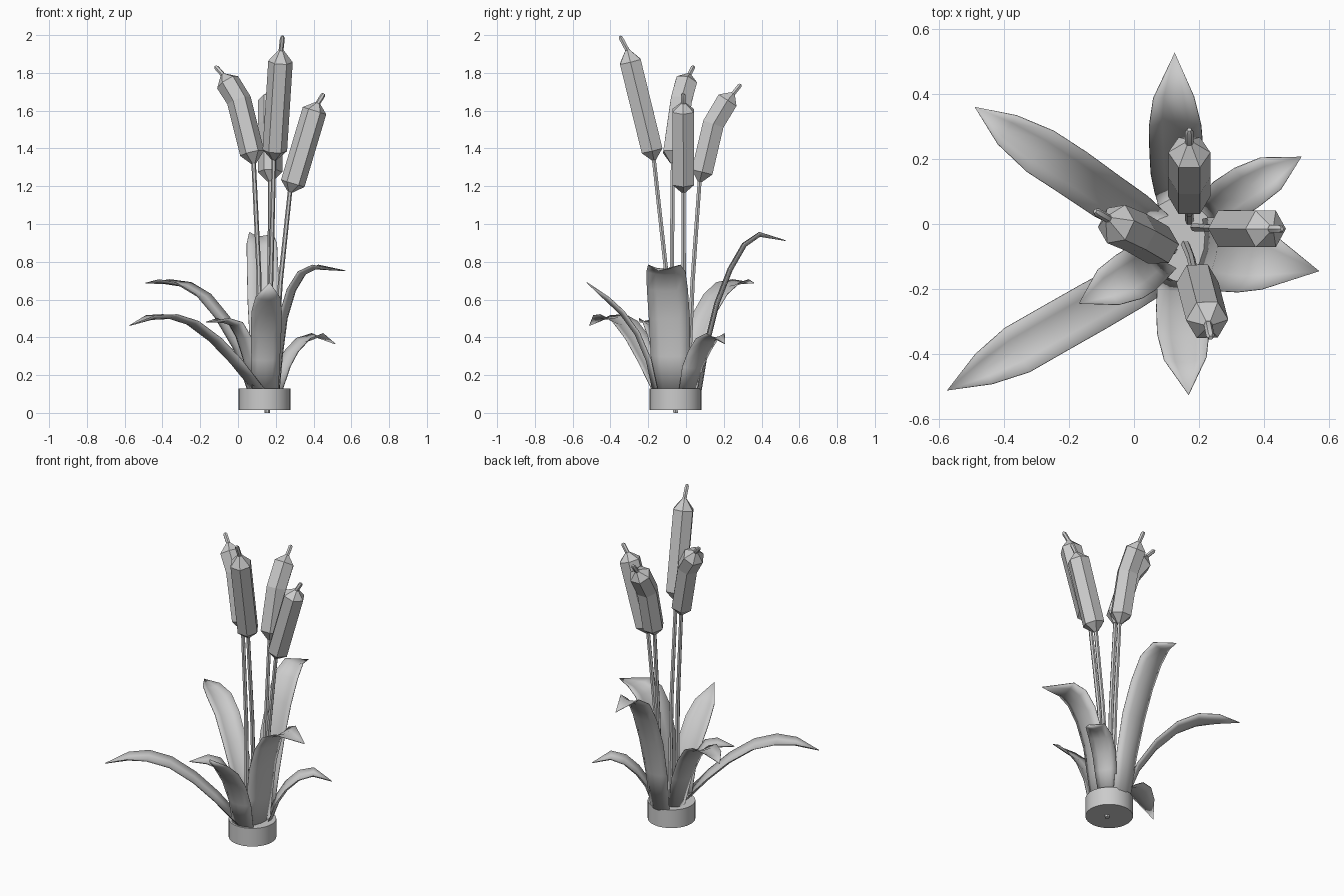
import bpy, bmesh, math
from mathutils import Vector


def finish(bm, name, smooth=None):
    bmesh.ops.recalc_face_normals(bm, faces=bm.faces)
    me = bpy.data.meshes.new(name)
    bm.to_mesh(me)
    bm.free()
    ob = bpy.data.objects.new(name, me)
    bpy.context.collection.objects.link(ob)
    if smooth:
        bpy.ops.object.select_all(action='DESELECT')
        ob.select_set(True)
        bpy.context.view_layer.objects.active = ob
        bpy.ops.object.shade_smooth_by_angle(angle=math.radians(smooth))
    return ob


def tube(name, pts, radii, sides, smooth=None):
    """Loft rings along a path; the ends are capped."""
    pts = [Vector(p) for p in pts]
    bm = bmesh.new()
    rings = []
    for i, p in enumerate(pts):
        t = (pts[min(i + 1, len(pts) - 1)] - pts[max(i - 1, 0)]).normalized()
        u = (Vector((1, 0, 0)) - t * t.x).normalized()
        v = t.cross(u)
        rings.append([bm.verts.new(p + radii[i] * (u * math.cos(a) + v * math.sin(a)))
                      for a in (math.tau * k / sides for k in range(sides))])
    for r, s in zip(rings, rings[1:]):
        for k in range(sides):
            n = (k + 1) % sides
            bm.faces.new((r[k], r[n], s[n], s[k]))
    bm.faces.new(rings[0][::-1])
    bm.faces.new(rings[-1])
    return finish(bm, name, smooth)


def leaf(name, pts, widths, cup=0.022):
    """Cupped blade along a midrib, ending in a point."""
    pts = [Vector(p) for p in pts]
    d = pts[-1] - pts[0]
    side = Vector((-d.y, d.x, 0)).normalized()
    bm = bmesh.new()
    rows = []
    for i, p in enumerate(pts[:-1]):
        t = (pts[i + 1] - pts[max(i - 1, 0)]).normalized()
        up = t.cross(side)
        row = []
        for s in (-1, -0.5, 0, 0.5, 1):
            row.append(bm.verts.new(p + side * s * widths[i] / 2 + up * cup * (s * s - 0.5)))
        rows.append(row)
    for r, q in zip(rows, rows[1:]):
        for k in range(4):
            bm.faces.new((r[k], r[k + 1], q[k + 1], q[k]))
    tip = bm.verts.new(pts[-1])
    for k in range(4):
        bm.faces.new((rows[-1][k], rows[-1][k + 1], tip))
    ob = finish(bm, name, 50)
    mod = ob.modifiers.new("thickness", 'SOLIDIFY')
    mod.thickness = 0.004
    mod.offset = 0
    return ob


# Round base
bm = bmesh.new()
bmesh.ops.create_cone(bm, cap_ends=True, segments=32, radius1=0.137, radius2=0.137, depth=0.115)
bmesh.ops.translate(bm, verts=bm.verts, vec=(0.14, -0.055, 0.0725))
finish(bm, "base", 40)

# Cattails: stem path, then head axis (lower ring ... upper ring), then spike tip
cattails = [
    ([(0.155, -0.055, 0), (0.175, -0.105, 0.75)],
     [(0.19, -0.17, 1.34), (0.195, -0.18, 1.39), (0.225, -0.295, 1.86), (0.228, -0.31, 1.92)],
     (0.236, -0.35, 1.995)),
    ([(0.12, -0.08, 0.1), (0.11, -0.075, 0.75)],
     [(0.083, -0.07, 1.32), (0.075, -0.065, 1.375), (0.005, -0.025, 1.655),
      (-0.055, 0.0, 1.75), (-0.08, 0.017, 1.79)],
     (-0.12, 0.04, 1.835)),
    ([(0.185, -0.01, 0.1), (0.225, -0.012, 0.7)],
     [(0.275, -0.013, 1.17), (0.29, -0.014, 1.215), (0.405, -0.015, 1.6), (0.423, -0.015, 1.64)],
     (0.455, -0.015, 1.69)),
    ([(0.17, 0.01, 0.1), (0.17, 0.035, 0.7)],
     [(0.17, 0.072, 1.225), (0.17, 0.085, 1.275), (0.17, 0.145, 1.53),
      (0.17, 0.22, 1.655), (0.17, 0.25, 1.69)],
     (0.17, 0.29, 1.74)),
]
for n, (stem, head, tip) in enumerate(cattails, 1):
    tube(f"stem_{n}", stem + head[:2], [0.014, 0.013, 0.012, 0.012], 6)
    radii = [0.014] + [0.065] * (len(head) - 2) + [0.014]
    tube(f"seed_head_{n}", head, radii, 6)
    a, b = Vector(head[-1]), Vector(tip)
    tube(f"spike_{n}", [head[-2], a, a.lerp(b, 0.85), b], [0.013, 0.013, 0.013, 0.007], 6, 40)

# Leaves: midrib points and blade widths
leaf("leaf_back_left",
     [(0.07, -0.01, 0.12), (0.0, 0.035, 0.34), (-0.09, 0.09, 0.5), (-0.19, 0.16, 0.62),
      (-0.29, 0.225, 0.68), (-0.39, 0.29, 0.695), (-0.49, 0.36, 0.687)],
     [0.10, 0.13, 0.145, 0.15, 0.15, 0.105])
leaf("leaf_front_left",
     [(0.10, -0.13, 0.12), (-0.02, -0.195, 0.27), (-0.13, -0.257, 0.385), (-0.25, -0.325, 0.475),
      (-0.36, -0.388, 0.51), (-0.46, -0.445, 0.505), (-0.575, -0.512, 0.462)],
     [0.13, 0.15, 0.155, 0.155, 0.155, 0.105])
leaf("leaf_front",
     [(0.145, -0.165, 0.12), (0.147, -0.2, 0.28), (0.149, -0.26, 0.42), (0.152, -0.34, 0.53),
      (0.158, -0.42, 0.605), (0.168, -0.525, 0.69)],
     [0.14, 0.15, 0.16, 0.16, 0.13])
leaf("leaf_small_left",
     [(0.09, -0.09, 0.12), (0.055, -0.115, 0.28), (0.02, -0.14, 0.40), (-0.02, -0.165, 0.47),
      (-0.08, -0.195, 0.49), (-0.17, -0.245, 0.48)],
     [0.12, 0.14, 0.155, 0.155, 0.125])
leaf("leaf_right",
     [(0.205, -0.075, 0.12), (0.22, -0.085, 0.3), (0.245, -0.09, 0.5), (0.29, -0.1, 0.65),
      (0.345, -0.108, 0.74), (0.41, -0.115, 0.772), (0.57, -0.145, 0.752)],
     [0.18, 0.21, 0.22, 0.22, 0.21, 0.175])
leaf("leaf_back_right",
     [(0.215, 0.015, 0.12), (0.25, 0.04, 0.24), (0.29, 0.075, 0.32), (0.35, 0.115, 0.385),
      (0.42, 0.155, 0.41), (0.515, 0.207, 0.365)],
     [0.11, 0.13, 0.14, 0.14, 0.115])
leaf("leaf_back",
     [(0.14, 0.07, 0.12), (0.138, 0.11, 0.36), (0.134, 0.165, 0.58), (0.13, 0.235, 0.76),
      (0.126, 0.31, 0.89), (0.122, 0.39, 0.945), (0.125, 0.527, 0.912)],
     [0.13, 0.15, 0.165, 0.165, 0.16, 0.125])
